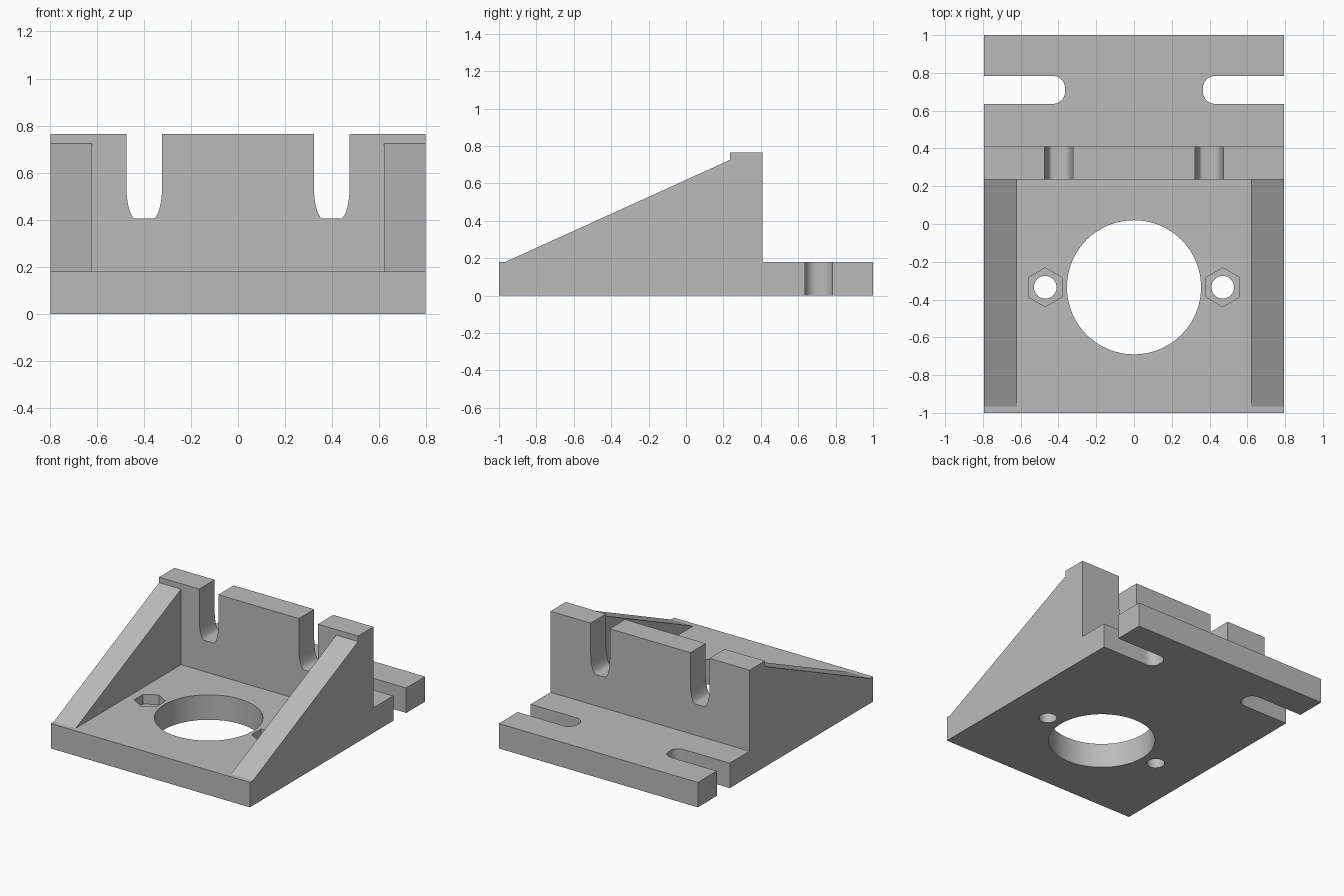
import bpy, bmesh, math
from mathutils import Vector

if "Cube" in bpy.data.objects:
    bpy.data.objects.remove(bpy.data.objects["Cube"])

# Main dimensions
HALF_W = 0.795
PLATE_T = 0.18
WALL_FRONT, WALL_BACK, WALL_TOP = 0.235, 0.41, 0.765
HOLE_Y = -0.335

grey = bpy.data.materials.new("plain grey")
grey.use_nodes = True
grey.diffuse_color = (0.5, 0.5, 0.5, 1)
grey.node_tree.nodes["Principled BSDF"].inputs["Base Color"].default_value = (0.5, 0.5, 0.5, 1)


def prism(name, outline, place, start, end):
    """Extrude a 2D outline from start to end; place maps (u, v, depth) to a point."""
    bm = bmesh.new()
    face = bm.faces.new([bm.verts.new(place(u, v, start)) for u, v in outline])
    shift = Vector(place(0, 0, end)) - Vector(place(0, 0, start))
    extruded = bmesh.ops.extrude_face_region(bm, geom=[face], use_keep_orig=True)
    moved = [g for g in extruded["geom"] if isinstance(g, bmesh.types.BMVert)]
    bmesh.ops.translate(bm, verts=moved, vec=shift)
    bmesh.ops.recalc_face_normals(bm, faces=bm.faces)
    mesh = bpy.data.meshes.new(name)
    bm.to_mesh(mesh)
    bm.free()
    mesh.materials.append(grey)
    obj = bpy.data.objects.new(name, mesh)
    bpy.context.collection.objects.link(obj)
    return obj


def along_x(u, v, d): return (d, u, v)
def along_y(u, v, d): return (u, d, v)
def along_z(u, v, d): return (u, v, d)


def circle(cx, cy, r, n, turn=0.0):
    return [(cx + r * math.cos(turn + math.tau * i / n),
             cy + r * math.sin(turn + math.tau * i / n)) for i in range(n)]


def slot(half, length, rx, ry, n=10):
    """Open slot along +v, closed at v = 0 by two elliptical corners."""
    right = [(half - rx + rx * math.sin(a), ry - ry * math.cos(a))
             for a in (math.pi / 2 * i / n for i in range(n + 1))]
    right.append((half, length))
    return right + [(-u, v) for u, v in reversed(right)]


def cut(target, cutters):
    bpy.context.view_layer.objects.active = target
    for cutter in cutters:
        cutter.hide_render = True
        mod = target.modifiers.new("cut", "BOOLEAN")
        mod.operation = "DIFFERENCE"
        mod.solver = "EXACT"
        mod.object = cutter
        bpy.ops.object.modifier_apply(modifier=mod.name)
        bpy.data.objects.remove(cutter)


def rect(u0, v0, u1, v1):
    return [(u0, v0), (u1, v0), (u1, v1), (u0, v1)]


# Base plate with bore, nut pockets, bolt holes and edge slots
base = prism("base_plate", rect(-HALF_W, -1, HALF_W, 1), along_z, 0, PLATE_T)
cutters = [prism("bore_cutter", circle(0, HOLE_Y, 0.355, 96), along_z, -0.1, 0.3)]
for side in (-1, 1):
    x = side * 0.47
    cutters.append(prism("bolt_cutter", circle(x, HOLE_Y, 0.06, 32), along_z, -0.1, 0.3))
    cutters.append(prism("nut_cutter", circle(x, HOLE_Y, 0.103, 6, math.pi / 2),
                         along_z, PLATE_T - 0.07, 0.3))
    edge_slot = [(side * (0.365 + v), 0.71 + u) for u, v in slot(0.074, 0.6, 0.064, 0.065)]
    cutters.append(prism("edge_slot_cutter", edge_slot, along_z, -0.1, 0.3))
cut(base, cutters)

# Upright wall with two open-topped slots
wall = prism("upright_wall", rect(-HALF_W, PLATE_T, HALF_W, WALL_TOP),
             along_y, WALL_FRONT, WALL_BACK)
cutters = []
for side in (-1, 1):
    outline = [(side * 0.398 + u, 0.405 + v) for u, v in slot(0.076, 0.6, 0.04, 0.14)]
    cutters.append(prism("wall_slot_cutter", outline, along_y, 0.1, 0.6))
cut(wall, cutters)

# Sloping side ribs
rib = [(-0.965, PLATE_T), (WALL_FRONT, PLATE_T), (WALL_FRONT, 0.725)]
ribs = [prism(name, rib, along_x, side * 0.62, side * HALF_W)
        for name, side in (("left_rib", 1), ("right_rib", -1))]

# Smooth the round walls, keep the edges sharp
bpy.ops.object.select_all(action="DESELECT")
for obj in (base, wall, *ribs):
    obj.select_set(True)
bpy.context.view_layer.objects.active = base
bpy.ops.object.shade_smooth_by_angle(angle=math.radians(30))
